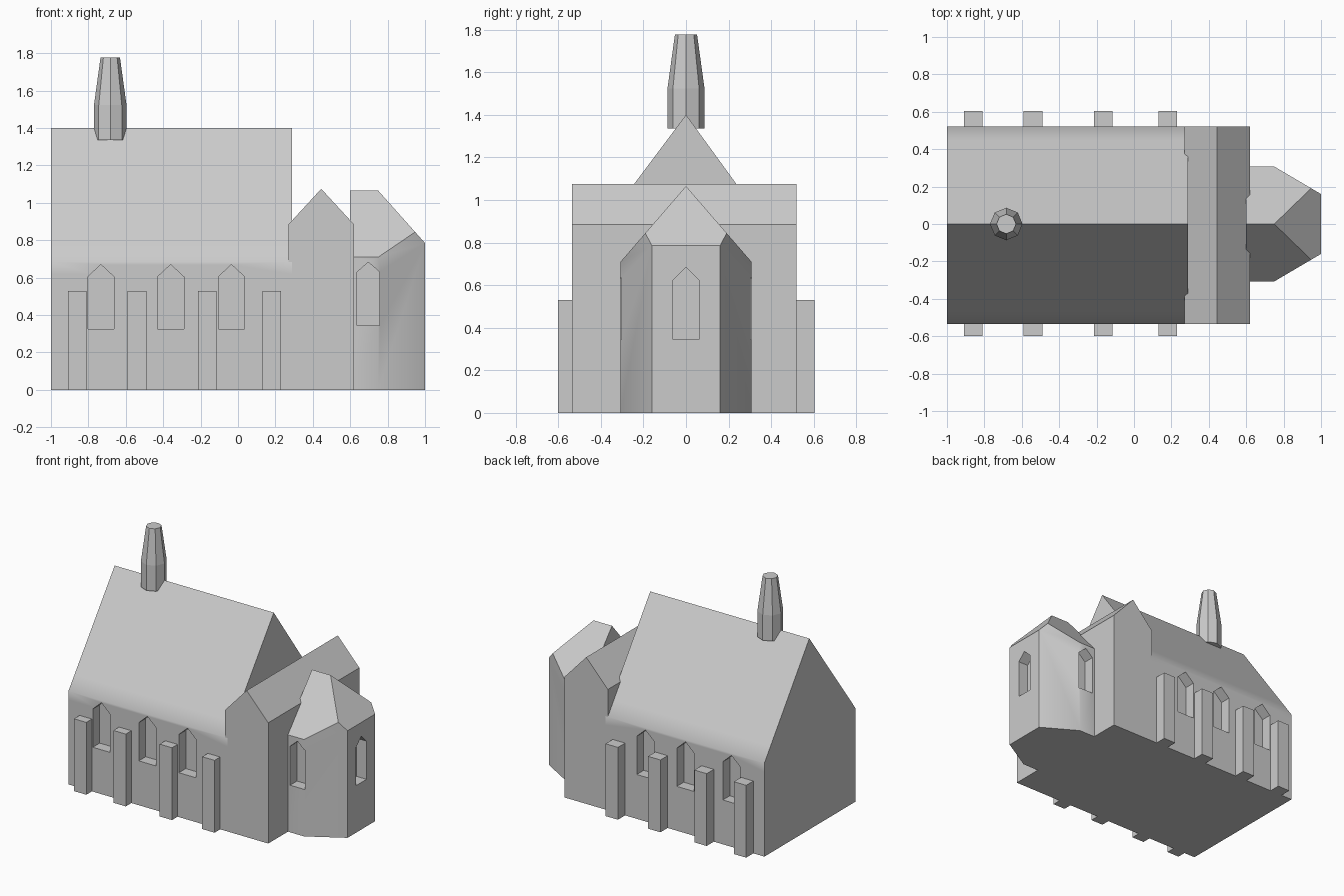
import bpy, bmesh, math
from mathutils import Matrix, Vector

if "Cube" in bpy.data.objects:
    bpy.data.objects.remove(bpy.data.objects["Cube"])

stone = bpy.data.materials.new("grey stone")
stone.diffuse_color = (0.6, 0.6, 0.6, 1)
stone.use_nodes = True
stone.node_tree.nodes["Principled BSDF"].inputs["Base Color"].default_value = stone.diffuse_color


def make(name, bm):
    bmesh.ops.recalc_face_normals(bm, faces=bm.faces)
    me = bpy.data.meshes.new(name)
    bm.to_mesh(me)
    bm.free()
    me.materials.append(stone)
    ob = bpy.data.objects.new(name, me)
    bpy.context.collection.objects.link(ob)
    return ob


def prism(points, offset):
    """Extrude a flat polygon into a closed solid."""
    bm = bmesh.new()
    face = bm.faces.new([bm.verts.new(p) for p in points])
    ext = bmesh.ops.extrude_face_region(bm, geom=[face])["geom"]
    bmesh.ops.translate(bm, vec=offset, verts=[v for v in ext if isinstance(v, bmesh.types.BMVert)])
    bmesh.ops.recalc_face_normals(bm, faces=bm.faces)
    return bm


def cut(bm, co, no, cap=True):
    """Slice along a plane, removing and capping the side the normal points to."""
    res = bmesh.ops.bisect_plane(bm, geom=bm.verts[:] + bm.edges[:] + bm.faces[:],
                                 plane_co=co, plane_no=no, clear_outer=cap)
    if cap:
        edges = [e for e in res["geom_cut"] if isinstance(e, bmesh.types.BMEdge)]
        bmesh.ops.holes_fill(bm, edges=edges)


def window_cutter(centre, direction, half, sill, spring, peak, depth=0.08):
    """Pointed window solid that starts outside the wall and ends inside it."""
    d = Vector(direction)
    side = Vector((-d.y, d.x, 0))
    c = Vector(centre) + d * 0.1
    shape = [(-half, sill), (half, sill), (half, spring), (0, peak), (-half, spring)]
    return make("window_cutter", prism([c + side * s + Vector((0, 0, z)) for s, z in shape],
                                       -d * (0.1 + depth)))


def carve(ob, cutters):
    bpy.context.view_layer.objects.active = ob
    for c in cutters:
        m = ob.modifiers.new("window", "BOOLEAN")
        m.operation, m.solver, m.object = "DIFFERENCE", "EXACT", c
        bpy.ops.object.modifier_apply(modifier=m.name)
    for c in cutters:
        bpy.data.objects.remove(c)


FRONT, BACK = -0.535, 0.52

# Nave with steep gable roof; extra loops keep the soft eave narrow
bm = prism([(-1, FRONT, 0), (-1, BACK, 0), (-1, BACK, 0.685), (-1, 0, 1.4), (-1, FRONT, 0.685)],
           (1.29, 0, 0))
for z in (0.62, 0.78):
    cut(bm, (0, 0, z), (0, 0, 1), cap=False)
nave = make("nave", bm)
carve(nave, [window_cutter((x, y, 0), (0, d, 0), 0.07, 0.325, 0.605, 0.67)
             for x in (-0.733, -0.36, -0.035) for y, d in ((FRONT, -1), (BACK, 1))])

# Transept
transept = make("transept", prism(
    [(0.27, FRONT, 0), (0.62, FRONT, 0), (0.62, FRONT, 0.885), (0.445, FRONT, 1.075),
     (0.27, FRONT, 0.885)], (0, BACK - FRONT, 0)))

# Apse: plan raised to a block, then trimmed by two roof planes and a hip
bm = prism([(0.6, -0.307, 0), (0.75, -0.307, 0), (1, -0.16, 0),
            (1, 0.16, 0), (0.75, 0.307, 0), (0.6, 0.307, 0)], (0, 0, 1.3))
for s in (-1, 1):
    cut(bm, (0.75, 0, 1.065), (0, s * 0.355, 0.307))
cut(bm, (0.75, 0, 1.065), (0.28, 0, 0.25))
apse = make("apse", bm)
carve(apse, [window_cutter((0.697, s * 0.307, 0), (0, s, 0), 0.06, 0.345, 0.63, 0.683)
             for s in (-1, 1)]
      + [window_cutter((1, 0, 0), (1, 0, 0), 0.06, 0.345, 0.625, 0.683)])

# Buttresses along both nave walls
for x in (-0.86, -0.54, -0.165, 0.18):
    for label, y0, y1 in (("front", -0.6, -0.5), ("back", 0.5, 0.603)):
        make(label + "_buttress", prism(
            [(x - 0.05, y0, 0), (x + 0.05, y0, 0), (x + 0.05, y1, 0), (x - 0.05, y1, 0)],
            (0, 0, 0.53)))

# Eight-sided bell turret, straight below and tapering above
bm = bmesh.new()
rings = [[bm.verts.new((-0.683 + r * math.cos(i * math.pi / 4), r * math.sin(i * math.pi / 4), z))
          for i in range(8)] for r, z in ((0.087, 1.335), (0.087, 1.523), (0.052, 1.777))]
for a, b in zip(rings, rings[1:]):
    for i in range(8):
        j = (i + 1) % 8
        bm.faces.new((a[i], a[j], b[j], b[i]))
bm.faces.new(rings[0][::-1])
bm.faces.new(rings[-1])
make("bell_turret", bm)

# Soft shading only across the shallow corners
for ob in (nave, apse):
    bpy.ops.object.select_all(action="DESELECT")
    ob.select_set(True)
    bpy.context.view_layer.objects.active = ob
    bpy.ops.object.shade_smooth_by_angle(angle=math.radians(38.5))
